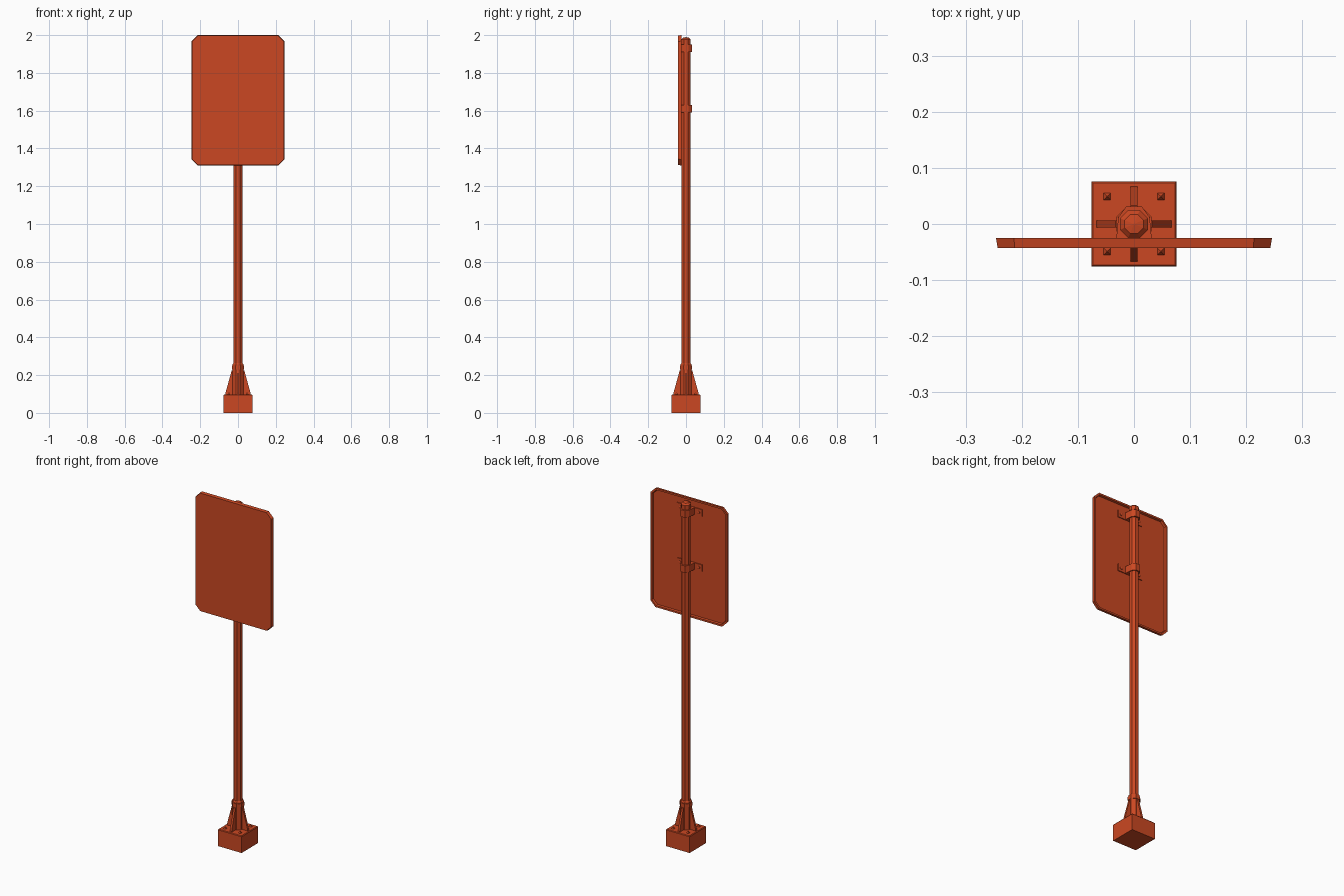
import bpy, bmesh, math
from mathutils import Vector

if "Cube" in bpy.data.objects:
    bpy.data.objects.remove(bpy.data.objects["Cube"], do_unlink=True)

paint = bpy.data.materials.new("orange red paint")
paint.use_nodes = True
paint.diffuse_color = (0.6, 0.064, 0.016, 1)
paint.node_tree.nodes["Principled BSDF"].inputs["Base Color"].default_value = paint.diffuse_color


def finish(name, bm):
    bmesh.ops.recalc_face_normals(bm, faces=bm.faces)
    mesh = bpy.data.meshes.new(name)
    bm.to_mesh(mesh)
    bm.free()
    mesh.materials.append(paint)
    obj = bpy.data.objects.new(name, mesh)
    bpy.context.collection.objects.link(obj)
    return obj


def loft(name, rings):
    """Skin a stack of equal-sized rings and close both ends."""
    bm = bmesh.new()
    loops = [[bm.verts.new(p) for p in ring] for ring in rings]
    n = len(loops[0])
    for a, b in zip(loops, loops[1:]):
        for i in range(n):
            j = (i + 1) % n
            bm.faces.new((a[i], a[j], b[j], b[i]))
    bm.faces.new(loops[0])
    bm.faces.new(loops[-1])
    return finish(name, bm)


def tube(name, profile, sides=8, x=0, y=0):
    """Faceted turned part from (radius, height) pairs."""
    angles = [math.tau * (i + 0.5) / sides for i in range(sides)]
    return loft(name, [[(x + r * math.cos(a), y + r * math.sin(a), z) for a in angles]
                       for r, z in profile])


def prism(name, outline, direction):
    """Extrude a closed outline along a direction."""
    d = Vector(direction)
    return loft(name, [outline, [Vector(p) + d for p in outline]])


# Footing block with a thin bevelled top edge
def square(h, z):
    return [(-h, -h, z), (h, -h, z), (h, h, z), (-h, h, z)]


loft("footing_block", [square(0.076, 0), square(0.076, 0.094), square(0.073, 0.098)])

# Pole with domed cap, base sleeve and collar
tube("pole", [(0.025, 0.09), (0.025, 1.965)])
tube("pole_cap", [(0.027, 1.955), (0.027, 1.977), (0.018, 1.986), (0.001, 1.989)])
tube("base_sleeve", [(0.031, 0.097), (0.031, 0.257), (0.027, 0.263)])
tube("sleeve_collar", [(0.034, 0.23), (0.034, 0.25)])

# Four gussets bracing the sleeve
for k, side in enumerate(("left", "back", "right", "front")):
    t = 0.006
    gusset = prism("gusset_" + side,
                   [(0.02, -t, 0.097), (0.067, -t, 0.097), (0.065, -t, 0.11),
                    (0.033, -t, 0.225), (0.02, -t, 0.225)], (0, 2 * t, 0))
    gusset.rotation_euler.z = k * math.pi / 2

# Anchor bolts
for sx in (-1, 1):
    for sy in (-1, 1):
        tube("anchor_bolt", [(0.009, 0.096), (0.009, 0.1), (0.001, 0.109)], 4, sx * 0.048, sy * 0.049)


# Sign panel: shallow tray with clipped corners, open to the rear
def panel_ring(inset, y):
    w, h, c = 0.246 - inset, 0.345 - inset, 0.032 - inset * 0.5
    quarter = [(w, h - c), (w - c, h)]
    pts = quarter + [(-x, z) for x, z in reversed(quarter)]
    pts += [(-x, -z) for x, z in quarter] + [(x, -z) for x, z in reversed(quarter)]
    return [(x, y, 1.655 + z) for x, z in pts]


loft("sign_panel", [panel_ring(0.003, -0.043), panel_ring(0, -0.025),
                    panel_ring(0.01, -0.025), panel_ring(0.013, -0.036)])

# Clamps wrapping the pole, with ears bolted to the panel
half = [(0.08, -0.037), (0.08, -0.031), (0.032, -0.031),
        (0.028, 0.012), (0.014, 0.031)]
for level, z in (("lower", 1.61), ("upper", 1.93)):
    outline = half + [(-x, y) for x, y in reversed(half)]
    prism(level + "_clamp", [(x, y, z - 0.02) for x, y in outline], (0, 0, 0.04))
    for sx in (-1, 1):
        bolt = tube(level + "_clamp_bolt", [(0.008, 0), (0.008, 0.004), (0.004, 0.006)], 6)
        bolt.rotation_euler.x = -math.pi / 2
        bolt.location = (sx * 0.06, -0.032, z)
